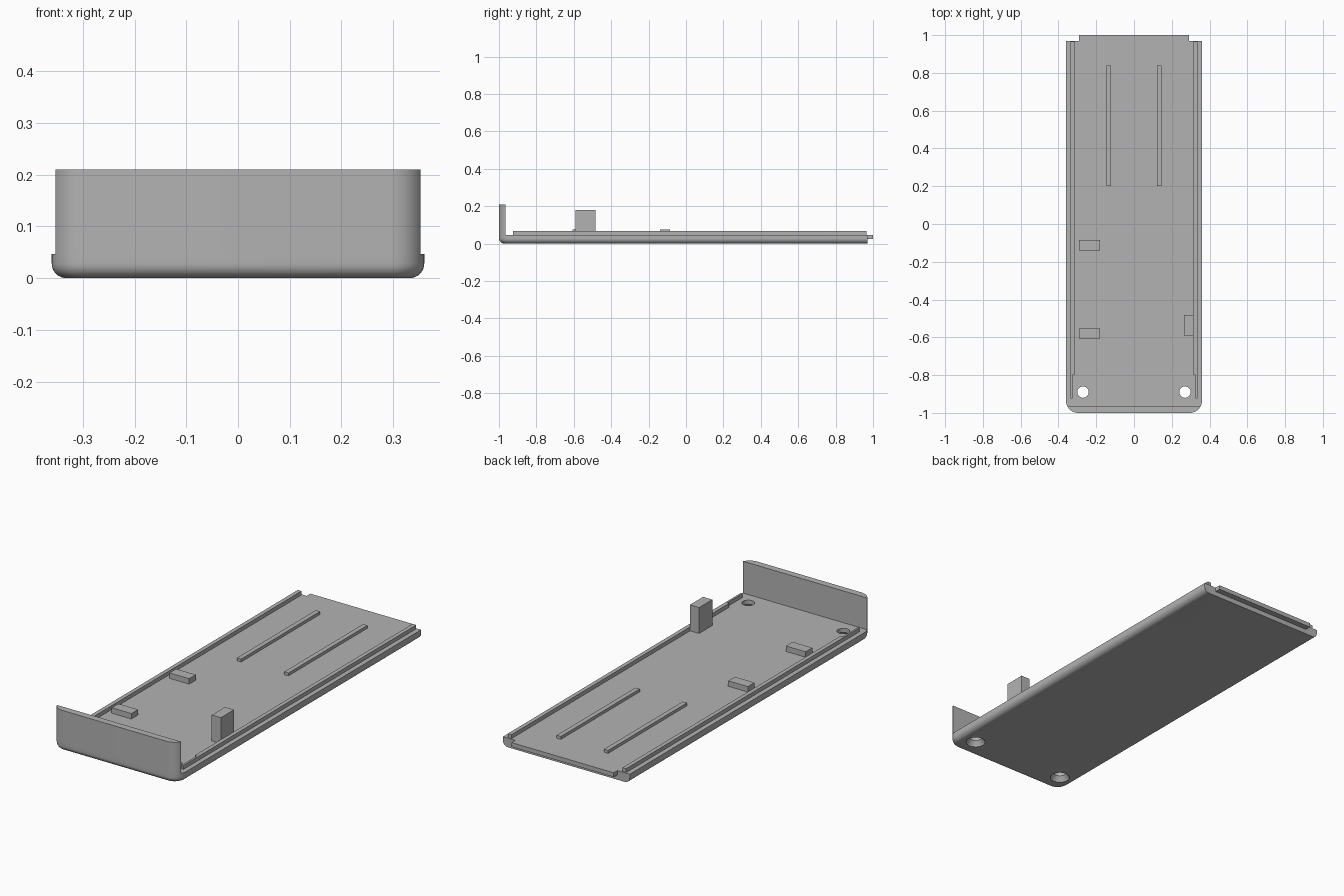
import bpy, bmesh, math
from mathutils import Vector

if "Cube" in bpy.data.objects:
    bpy.data.objects.remove(bpy.data.objects["Cube"])

grey = bpy.data.materials.new("plain_grey")
grey.use_nodes = True
grey.diffuse_color = (0.45, 0.45, 0.45, 1)
grey.node_tree.nodes["Principled BSDF"].inputs["Base Color"].default_value = (0.45, 0.45, 0.45, 1)

HALF_W, FRONT, BACK = 0.36, -1.0, 0.97
FLOOR, CORNER, FILLET = 0.047, 0.065, 0.028
WALL_IN = -0.965


def finish(name, bm, smooth=False):
    bmesh.ops.recalc_face_normals(bm, faces=bm.faces)
    mesh = bpy.data.meshes.new(name)
    bm.to_mesh(mesh)
    bm.free()
    obj = bpy.data.objects.new(name, mesh)
    bpy.context.collection.objects.link(obj)
    mesh.materials.append(grey)
    if smooth:
        bpy.ops.object.select_all(action='DESELECT')
        obj.select_set(True)
        bpy.context.view_layer.objects.active = obj
        bpy.ops.object.shade_smooth_by_angle(angle=math.radians(35))
    return obj


def box(name, x, y, z):
    bm = bmesh.new()
    bmesh.ops.create_cube(bm, size=1)
    for v in bm.verts:
        v.co = Vector(r[0] + (c + 0.5) * (r[1] - r[0]) for c, r in zip(v.co, (x, y, z)))
    return finish(name, bm)


def outline(inset, z, steps=12):
    """Square at the back, rounded at the two front corners."""
    w, r = HALF_W - inset, CORNER - inset
    pts = [(w, BACK, z), (-w, BACK, z)]
    for side, start in ((-1, math.pi), (1, 1.5 * math.pi)):
        for i in range(steps + 1):
            a = start + i / steps * math.pi / 2
            pts.append((side * (HALF_W - CORNER) + r * math.cos(a),
                        FRONT + CORNER + r * math.sin(a), z))
    return pts


def loft(layers):
    bm = bmesh.new()
    rings = [[bm.verts.new(p) for p in outline(*layer)] for layer in layers]
    for lo, hi in zip(rings, rings[1:]):
        for i in range(len(lo)):
            j = (i + 1) % len(lo)
            bm.faces.new((lo[i], lo[j], hi[j], hi[i]))
    bm.faces.new(rings[0][::-1])
    bm.faces.new(rings[-1])
    return bm


# Base plate with a rounded lower edge
layers = []
for i in range(9):
    a = i / 8 * math.pi / 2
    layers.append((FILLET * (1 - math.sin(a)), FILLET * (1 - math.cos(a))))
layers.append((0, FLOOR))
base = finish("base_plate", loft(layers), smooth=True)

# Countersunk screw holes
for side in (-1, 1):
    bm = bmesh.new()
    rings = []
    for r, z in ((0.049, -0.01), (0.045, 0.006), (0.03, 0.026), (0.03, 0.1)):
        rings.append([bm.verts.new((side * 0.27 + r * math.cos(k * math.tau / 32),
                                    -0.89 + r * math.sin(k * math.tau / 32), z))
                      for k in range(32)])
    for lo, hi in zip(rings, rings[1:]):
        for i in range(32):
            j = (i + 1) % 32
            bm.faces.new((lo[i], lo[j], hi[j], hi[i]))
    bm.faces.new(rings[0][::-1])
    bm.faces.new(rings[-1])
    cutter = finish("hole_cutter", bm)
    cutter.hide_render = True
    mod = base.modifiers.new("screw_hole", 'BOOLEAN')
    mod.operation, mod.solver, mod.object = 'DIFFERENCE', 'EXACT', cutter
    bpy.ops.object.select_all(action='DESELECT')
    base.select_set(True)
    bpy.context.view_layer.objects.active = base
    bpy.ops.object.modifier_apply(modifier=mod.name)
    bpy.data.objects.remove(cutter)

# Upright front wall, following the rounded outline
bm = loft([(0, FLOOR), (0, 0.21)])
cut = bmesh.ops.bisect_plane(bm, geom=bm.verts[:] + bm.edges[:] + bm.faces[:],
                             plane_co=(0, WALL_IN, 0), plane_no=(0, 1, 0), clear_outer=True)
bmesh.ops.holes_fill(bm, edges=[e for e in bm.edges if e.is_boundary])
finish("front_wall", bm, smooth=True)

# Tongue at the back
box("back_tongue", (-0.29, 0.29), (BACK - 0.01, 1.0), (0.025, FLOOR))

# Side lips (thin near the front) and floor ribs
for side, label in ((1, "left"), (-1, "right")):
    def span(a, b):
        return sorted((side * a, side * b))
    box(label + "_lip", span(0.315, 0.336), (-0.8, 0.965), (FLOOR - 0.01, 0.067))
    box(label + "_lip_front", span(0.326, 0.336), (-0.925, -0.8), (FLOOR - 0.01, 0.067))
    box(label + "_floor_rib", span(0.122, 0.146), (0.2, 0.84), (FLOOR - 0.01, 0.062))

# Support pads and tall post
for label, y in (("front", -0.58), ("middle", -0.112)):
    box(label + "_pad", (-0.292, -0.18), (y - 0.027, y + 0.027), (FLOOR - 0.01, 0.075))
box("tall_post", (0.264, 0.316), (-0.59, -0.483), (FLOOR - 0.01, 0.18))
